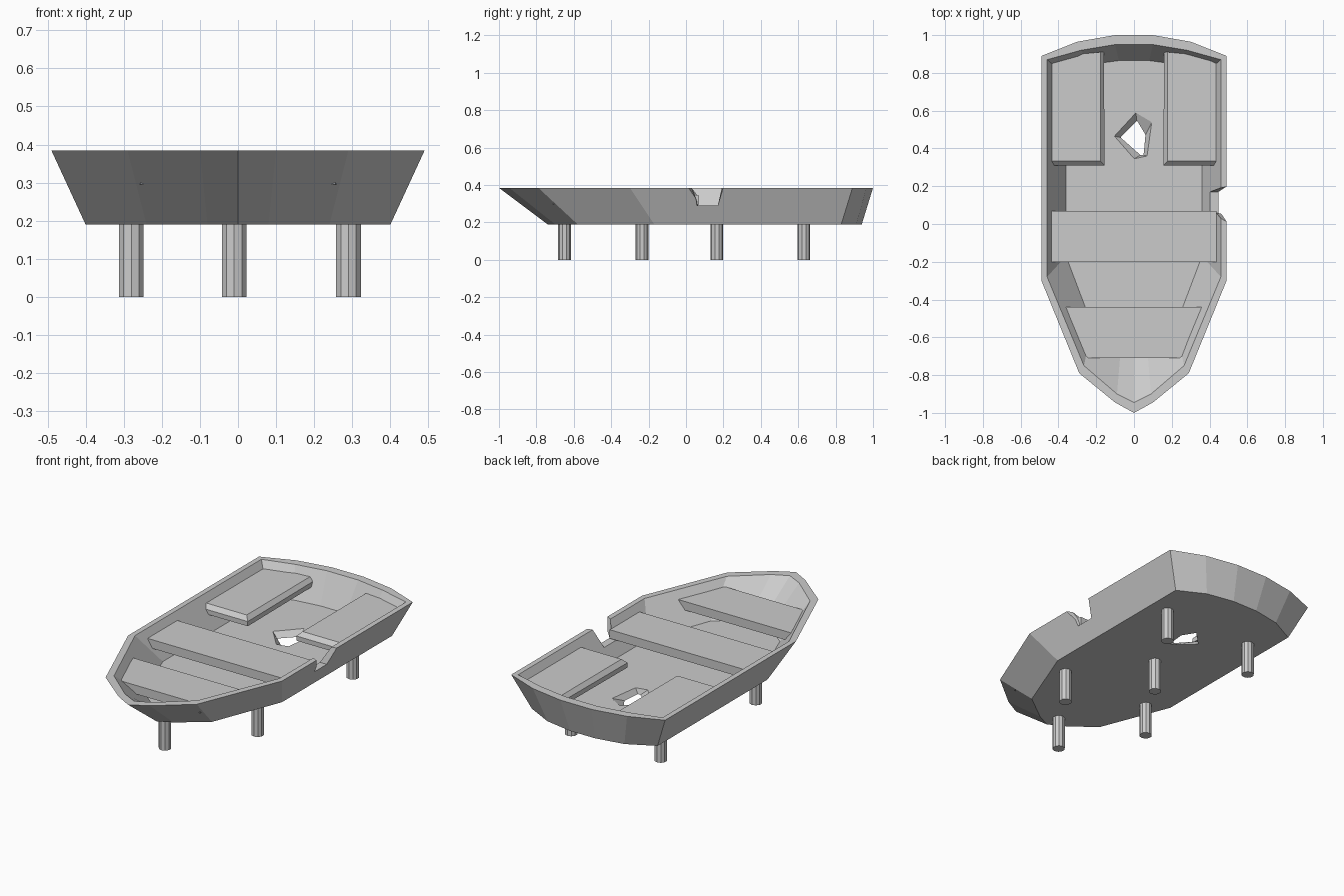
import bpy, bmesh

if "Cube" in bpy.data.objects:
    bpy.data.objects.remove(bpy.data.objects["Cube"])


def mirrored(half):
    """Close a half outline (x >= 0, ordered) by mirroring it across x = 0."""
    return half + [(-x, y) for x, y in reversed(half) if x > 0]


def loft(name, rings):
    """Bridge equal-length rings of 3D points and cap both ends."""
    bm = bmesh.new()
    loops = [[bm.verts.new(p) for p in ring] for ring in rings]
    n = len(loops[0])
    for a, b in zip(loops, loops[1:]):
        for i in range(n):
            j = (i + 1) % n
            bm.faces.new((a[i], a[j], b[j], b[i]))
    bm.faces.new(loops[0])
    bm.faces.new(loops[-1])
    bmesh.ops.recalc_face_normals(bm, faces=bm.faces)
    mesh = bpy.data.meshes.new(name)
    bm.to_mesh(mesh)
    bm.free()
    obj = bpy.data.objects.new(name, mesh)
    bpy.context.collection.objects.link(obj)
    return obj


def at_z(outline, z):
    return [(x, y, z) for x, y in outline]


def cut(target, cutter):
    cutter.hide_render = True
    mod = target.modifiers.new("cut", 'BOOLEAN')
    mod.operation = 'DIFFERENCE'
    mod.solver = 'EXACT'
    mod.object = cutter
    bpy.context.view_layer.objects.active = target
    bpy.ops.object.modifier_apply(modifier=mod.name)
    bpy.data.objects.remove(cutter)


# Hull: outer bottom, outer rim, inner rim, inner floor (bow to stern)
bottom = [(0, -.74), (.08, -.70), (.24, -.58), (.40, -.17),
          (.40, .83), (.245, .91), (.08, .94)]
rim = [(0, -1), (.10, -.945), (.29, -.79), (.49, -.30),
       (.49, .89), (.30, .965), (.10, 1)]
inner_rim = [(0, -.945), (.09, -.90), (.265, -.75), (.46, -.28),
             (.46, .87), (.28, .92), (.10, .95)]
floor = [(0, -.69), (.07, -.66), (.22, -.54), (.36, -.17),
         (.36, .785), (.23, .845), (.08, .865)]
levels = [(bottom, .19), (rim, .385), (inner_rim, .385), (floor, .22)]
hull = loft("hull", [at_z(mirrored(o), z) for o, z in levels])

# Jagged hole in the floor, narrower below
hole_top = [(.01, .59), (.095, .54), (.07, .36), (0, .345), (-.105, .465)]
hole_low = [(.015, .545), (.06, .47), (.05, .365), (.035, .365), (-.07, .458)]


def between(t):
    return [(a[0] + (b[0] - a[0]) * t, a[1] + (b[1] - a[1]) * t)
            for a, b in zip(hole_low, hole_top)]


cut(hull, loft("hole_cutter", [at_z(between(0), .15), at_z(between(0), .189),
                               at_z(between(1), .221), at_z(between(1), .26)]))

# Broken notch in the right side
notch = [[(.40, .065, .29), (.40, .17, .29), (.40, .18, .39), (.40, .06, .39)],
         [(.50, .05, .29), (.50, .17, .29), (.50, .20, .39), (.50, .005, .39)]]
cut(hull, loft("notch_cutter", notch))

# Cross seats
SEAT_LOW, SEAT_TOP = .295, .345
cross_seats = {"middle_seat": [(.437, -.20), (.437, .07)],
               "bow_seat": [(.255, -.71), (.36, -.44)]}
for name, half in cross_seats.items():
    outline = mirrored(half)
    loft(name, [at_z(outline, SEAT_LOW), at_z(outline, SEAT_TOP)])

# Stern side seats with sloped front and inner edges
for side, label in ((1, "right"), (-1, "left")):
    low = [(.155, .31), (.435, .31), (.435, .855), (.28, .90), (.16, .91)]
    top = [(.178, .333), (.435, .333), (.435, .855), (.28, .90), (.178, .91)]
    loft("stern_seat_" + label,
         [at_z([(x * side, y) for x, y in o], z)
          for o, z in ((low, SEAT_LOW), (low, .322), (top, SEAT_TOP))])

# Support posts
posts = [(-.01, -.65), (-.28, -.235), (.29, -.235),
         (-.01, .165), (-.28, .63), (.29, .63)]
for i, (x, y) in enumerate(posts, 1):
    bpy.ops.mesh.primitive_cylinder_add(vertices=10, radius=.034, depth=.20,
                                        location=(x, y, .10))
    bpy.context.object.name = f"support_post_{i}"
